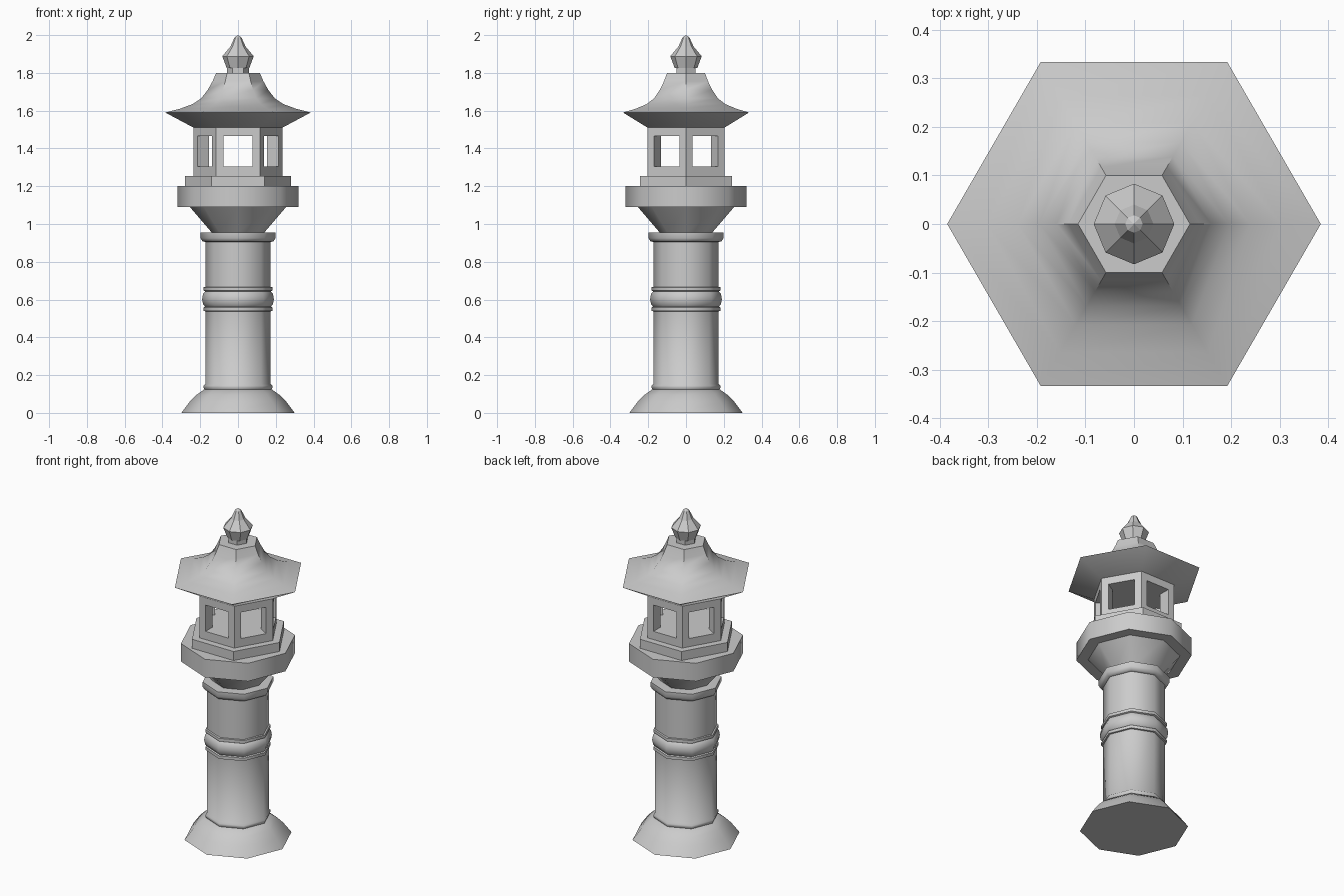
import bpy, bmesh, math

if "Cube" in bpy.data.objects:
    bpy.data.objects.remove(bpy.data.objects["Cube"])


def turned(name, profile, sides, smooth=None):
    """Revolve (radius, z) points into a closed n-sided solid, one corner on +x."""
    bm = bmesh.new()
    rings = []
    for r, z in profile:
        rings.append([bm.verts.new((r * math.cos(2 * math.pi * i / sides),
                                    r * math.sin(2 * math.pi * i / sides), z))
                      for i in range(sides)])
    for a, b in zip(rings, rings[1:]):
        for i in range(sides):
            j = (i + 1) % sides
            bm.faces.new((a[i], a[j], b[j], b[i]))
    bm.faces.new(rings[0][::-1])
    bm.faces.new(rings[-1])
    # a zero radius end closes into a point
    bmesh.ops.remove_doubles(bm, verts=bm.verts, dist=1e-5)
    bmesh.ops.recalc_face_normals(bm, faces=bm.faces)
    mesh = bpy.data.meshes.new(name)
    bm.to_mesh(mesh)
    bm.free()
    obj = bpy.data.objects.new(name, mesh)
    bpy.context.collection.objects.link(obj)
    if smooth:
        bpy.ops.object.select_all(action='DESELECT')
        bpy.context.view_layer.objects.active = obj
        obj.select_set(True)
        bpy.ops.object.shade_smooth_by_angle(angle=math.radians(smooth))
    return obj


# Flared octagonal foot
turned("foot", [(0.30, 0), (0.255, 0.06), (0.22, 0.095), (0.178, 0.125)], 8, 50)

# Octagonal pillar with foot ring, rounded middle band and top collar
turned("pillar", [
    (0.178, 0.125), (0.182, 0.133), (0.182, 0.145), (0.173, 0.153),
    (0.173, 0.538), (0.182, 0.54), (0.182, 0.558), (0.174, 0.562),
    (0.185, 0.575), (0.19, 0.602), (0.185, 0.63), (0.174, 0.643),
    (0.182, 0.647), (0.182, 0.665), (0.173, 0.667),
    (0.173, 0.905), (0.188, 0.908), (0.198, 0.925), (0.198, 0.955),
    (0.14, 0.956)], 8, 50)

# Octagonal bowl and platform
turned("platform", [(0.14, 0.956), (0.255, 1.09), (0.32, 1.09), (0.32, 1.20)], 8, 50)

# Hexagonal step
turned("step", [(0.28, 1.20), (0.28, 1.255)], 6)

# Hexagonal light chamber, with three crossing tunnels cut as six windows
chamber = turned("light_chamber", [(0.235, 1.255), (0.235, 1.51)], 6)
for k in range(3):
    bpy.ops.mesh.primitive_cube_add(size=1, location=(0, 0, 1.385),
                                    rotation=(0, 0, k * math.pi / 3))
    cutter = bpy.context.object
    cutter.name = "window_cutter"
    cutter.scale = (0.154, 0.6, 0.16)
    cutter.hide_render = True
    mod = chamber.modifiers.new("window", 'BOOLEAN')
    mod.operation = 'DIFFERENCE'
    mod.solver = 'EXACT'
    mod.object = cutter
    bpy.context.view_layer.objects.active = chamber
    bpy.ops.object.modifier_apply(modifier=mod.name)
    bpy.data.objects.remove(cutter)

# Curved hexagonal roof
turned("roof", [(0.235, 1.51), (0.385, 1.59), (0.305, 1.611), (0.24, 1.635),
                (0.195, 1.665), (0.16, 1.71), (0.135, 1.755), (0.1155, 1.80)], 6, 50)

# Finial: hexagonal neck and faceted bud
turned("finial_neck", [(0.058, 1.80), (0.058, 1.826)], 6)
turned("finial", [(0.06, 1.826), (0.083, 1.888), (0.04, 1.94),
                  (0.018, 1.988), (0, 2.0)], 8)
